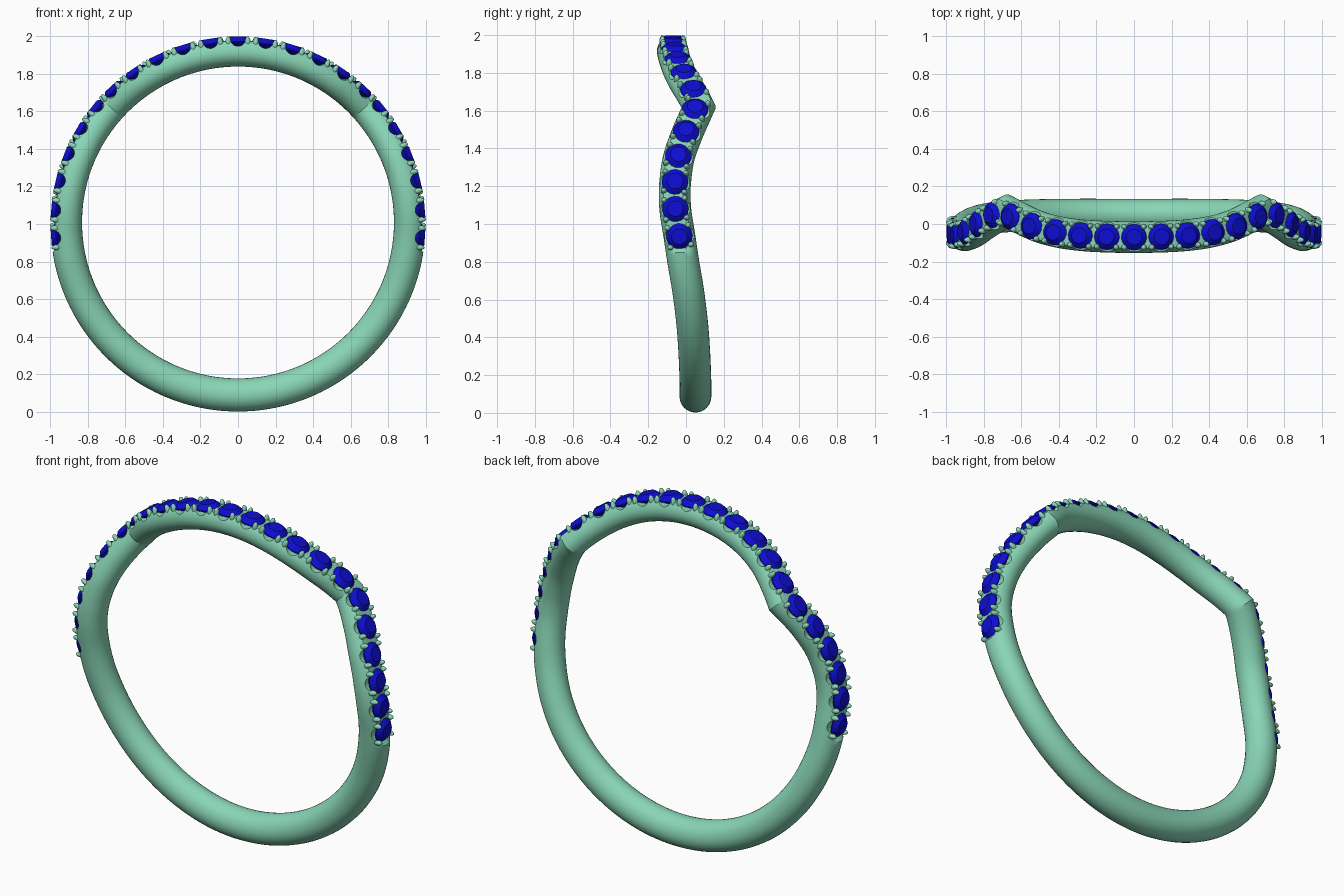
import bpy, bmesh, math
from mathutils import Matrix, Vector

if "Cube" in bpy.data.objects:
    bpy.data.objects.remove(bpy.data.objects["Cube"])

# sideways (y) wave of the band: degrees from the top -> y, split at the sharp kink
UPPER = [(0, -.07), (8.5, -.068), (17, -.061), (25.6, -.044), (34, -.012), (42.5, .038), (47.5, .068)]
LOWER = [(47.5, .068), (51.2, .048), (59.7, 0), (68, -.04), (76.5, -.058), (81, -.06), (86, -.055),
         (94, -.035), (102, -.016), (114, .014), (129, .037), (151, .049), (180, .05)]
KINK, PAVE_END = 47.5, 98.75
CENTRE, HALF, FLAT = .914, .084, .976
STONES, PITCH = 11, 8.53


def wave(deg):
    """Smooth Hermite interpolation of the y offset, symmetric left/right."""
    a = abs((deg + 180) % 360 - 180)
    pts = UPPER if a <= KINK else LOWER
    n = len(pts)

    def slope(i):
        p, q = pts[max(i - 1, 0)], pts[min(i + 1, n - 1)]
        if pts[i][0] in (0, 180):
            return 0
        return (q[1] - p[1]) / (q[0] - p[0])
    for i in range(n - 1):
        (x0, y0), (x1, y1) = pts[i], pts[i + 1]
        if a <= x1:
            h = x1 - x0
            t = (a - x0) / h
            return ((2*t**3 - 3*t*t + 1) * y0 + (t**3 - 2*t*t + t) * h * slope(i)
                    + (3*t*t - 2*t**3) * y1 + (t**3 - t*t) * h * slope(i + 1))
    return pts[-1][1]


def wave_slope(deg):
    return (wave(deg + .6) - wave(deg - .6)) / (math.radians(1.2) * .95)


def material(name, rgb):
    m = bpy.data.materials.new(name)
    m.diffuse_color = (*rgb, 1)
    m.use_nodes = True
    m.node_tree.nodes["Principled BSDF"].inputs["Base Color"].default_value = m.diffuse_color
    return m


def make_object(name, bm, mat=None):
    bmesh.ops.recalc_face_normals(bm, faces=bm.faces)
    me = bpy.data.meshes.new(name)
    bm.to_mesh(me)
    bm.free()
    ob = bpy.data.objects.new(name, me)
    bpy.context.collection.objects.link(ob)
    if mat:
        me.materials.append(mat)
    return ob


def smooth(ob, angle):
    bpy.ops.object.select_all(action='DESELECT')
    ob.select_set(True)
    bpy.context.view_layer.objects.active = ob
    bpy.ops.object.shade_smooth_by_angle(angle=math.radians(angle))


def seat_frame(deg):
    """Local frame on the ring axis: x along the band, y across it, z outward."""
    t = math.radians(deg)
    out = Vector((math.sin(t), 0, math.cos(t)))
    along = Vector((math.cos(t), wave_slope(deg), -math.sin(t))).normalized()
    across = out.cross(along)
    m = Matrix((along, across, out)).transposed().to_4x4()
    m.translation = Vector((0, wave(deg), 1))
    return m


metal = material("green_metal", (.25, .67, .47))
blue = material("blue_stone", (.004, .004, .65))
frames = [seat_frame(i * PITCH) for i in range(-STONES, STONES + 1)]

# band: round section swept around the finger, flattened where stones sit
bm = bmesh.new()
RINGS, SEG = 288, 32
loops = []
for i in range(RINGS):
    deg = i * 360 / RINGS
    a = abs((deg + 180) % 360 - 180)
    t = math.radians(deg)
    k = 1.06 if abs(a - KINK) < 1 else math.hypot(1, wave_slope(deg))
    loop = []
    for j in range(SEG):
        p = 2 * math.pi * j / SEG
        r = CENTRE + HALF * math.cos(p)
        if math.cos(p) < 0:
            r = CENTRE + (HALF - .008 * math.cos(t)) * math.cos(p)
        if a < PAVE_END:
            r = min(r, FLAT)
        loop.append(bm.verts.new((r * math.sin(t), wave(deg) + HALF * k * math.sin(p), 1 + r * math.cos(t))))
    loops.append(loop)
for i in range(RINGS):
    A, B = loops[i], loops[(i + 1) % RINGS]
    for j in range(SEG):
        q = (j + 1) % SEG
        bm.faces.new((A[j], A[q], B[q], B[j]))
band = make_object("band", bm, metal)

# U-shaped scallops cut across the band below every stone
bm = bmesh.new()
for f in frames:
    bmesh.ops.create_cone(bm, cap_ends=True, segments=24, radius1=.042, radius2=.042, depth=.3,
                          matrix=f @ Matrix.Translation((0, 0, .988)) @ Matrix.Rotation(math.pi / 2, 4, 'X'))
cutter = make_object("scallop_cutter", bm)
cutter.hide_render = True
mod = band.modifiers.new("scallops", 'BOOLEAN')
mod.operation, mod.solver, mod.object = 'DIFFERENCE', 'EXACT', cutter
bpy.context.view_layer.objects.active = band
bpy.ops.object.modifier_apply(modifier=mod.name)
bpy.data.objects.remove(cutter)
smooth(band, 30)

# round cut stones: crown, girdle and pavilion
bm = bmesh.new()
for f in frames:
    for r1, r2, h1, h2 in ((.07, .042, .972, .997), (.07, .07, .966, .972), (.012, .07, .936, .966)):
        bmesh.ops.create_cone(bm, cap_ends=True, segments=16, radius1=r1, radius2=r2, depth=h2 - h1,
                              matrix=f @ Matrix.Translation((0, 0, (h1 + h2) / 2)))
make_object("stones", bm, blue)

# four rounded prongs hold each stone
bm = bmesh.new()
for f in frames:
    for sx in (-1, 1):
        for sy in (-1, 1):
            bmesh.ops.create_uvsphere(bm, u_segments=12, v_segments=8, radius=1,
                                      matrix=f @ Matrix.Translation((sx * .052, sy * .055, .968))
                                      @ Matrix.Diagonal((.015, .016, .031, 1)))
prongs = make_object("prongs", bm, metal)
smooth(prongs, 60)
